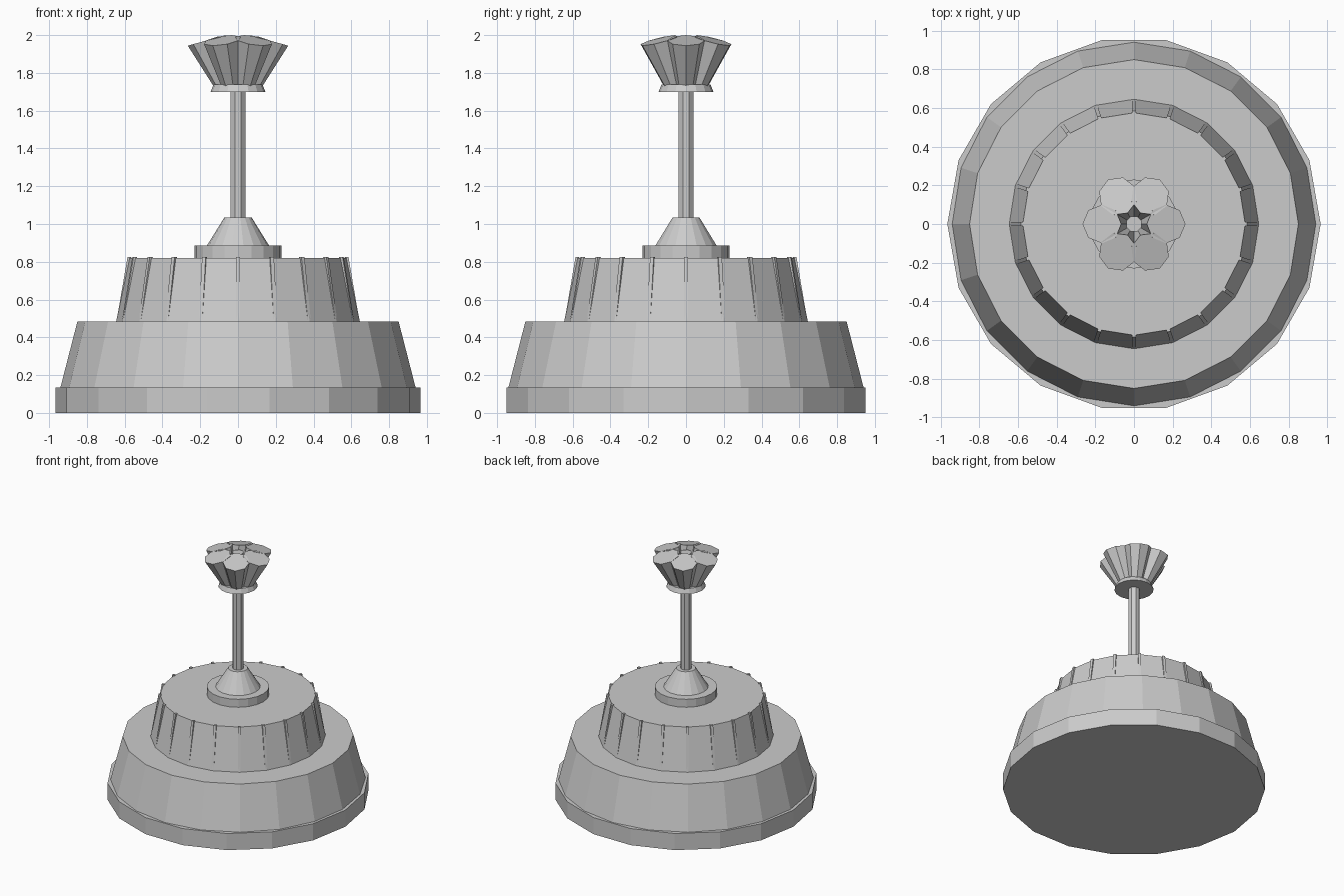
import bpy, bmesh
from math import sin, cos, pi, radians
from mathutils import Matrix, Vector

cube = bpy.data.objects.get("Cube")
if cube:
    bpy.data.objects.remove(cube, do_unlink=True)

grey = bpy.data.materials.new("plain_grey")
grey.use_nodes = True
colour = (0.6, 0.6, 0.6, 1)
grey.diffuse_color = colour
grey.node_tree.nodes["Principled BSDF"].inputs["Base Color"].default_value = colour


def make_object(name, bm):
    bmesh.ops.recalc_face_normals(bm, faces=bm.faces)
    mesh = bpy.data.meshes.new(name)
    bm.to_mesh(mesh)
    bm.free()
    mesh.materials.append(grey)
    obj = bpy.data.objects.new(name, mesh)
    bpy.context.collection.objects.link(obj)
    return obj


def loft(bm, rings):
    """Join rings of points into a closed solid."""
    loops = [[bm.verts.new(p) for p in ring] for ring in rings]
    n = len(loops[0])
    for low, high in zip(loops, loops[1:]):
        for i in range(n):
            j = (i + 1) % n
            bm.faces.new((low[i], low[j], high[j], high[i]))
    bm.faces.new(loops[0][::-1])
    bm.faces.new(loops[-1])


def tier(name, sides, r_low, r_high, z_low, z_high, turn=0):
    def ring(r, z):
        return [(r * cos(2 * pi * i / sides + turn),
                 r * sin(2 * pi * i / sides + turn), z) for i in range(sides)]
    bm = bmesh.new()
    loft(bm, [ring(r_low, z_low), ring(r_high, z_high)])
    return make_object(name, bm)


# Stepped base
tier("base_rim", 18, 0.965, 0.965, 0, 0.135)
tier("lower_tier", 20, 0.94, 0.85, 0.135, 0.485)
tier("upper_tier", 20, 0.645, 0.575, 0.485, 0.82)
tier("collar_disc", 20, 0.23, 0.23, 0.82, 0.885)
tier("collar_cone", 18, 0.165, 0.072, 0.885, 1.035)
tier("pole", 8, 0.043, 0.043, 1.03, 1.975, pi / 8)

# Thin ribs on the corners of the upper tier, sinking in towards the bottom
bm = bmesh.new()
for i in range(20):
    turn = Matrix.Rotation(radians(18 * i), 3, 'Z')
    rings = []
    for inner, outer, z in ((0.60, 0.643, 0.486), (0.565, 0.585, 0.825)):
        rings.append([turn @ Vector((x, y, z)) for x, y in
                      ((inner, -0.01), (outer, -0.01), (outer, 0.01), (inner, 0.01))])
    loft(bm, rings)
make_object("tier_ribs", bm)

# Flower head: a small cup with six flared, tilted petals
tier("flower_cup", 16, 0.145, 0.13, 1.70, 1.738)
bm = bmesh.new()
for i in range(6):
    turn = Matrix.Rotation(radians(60 * i), 3, 'Z')
    rings = []
    for centre, radius, z, tilt in ((0.072, 0.048, 1.715, 0), (0.166, 0.1, 1.972, -0.28)):
        ring = []
        for k in range(8):
            x, y = radius * cos(k * pi / 4), radius * sin(k * pi / 4)
            ring.append(turn @ Vector((centre + x, y, z + tilt * x)))
        rings.append(ring)
    loft(bm, rings)
make_object("flower_petals", bm)
